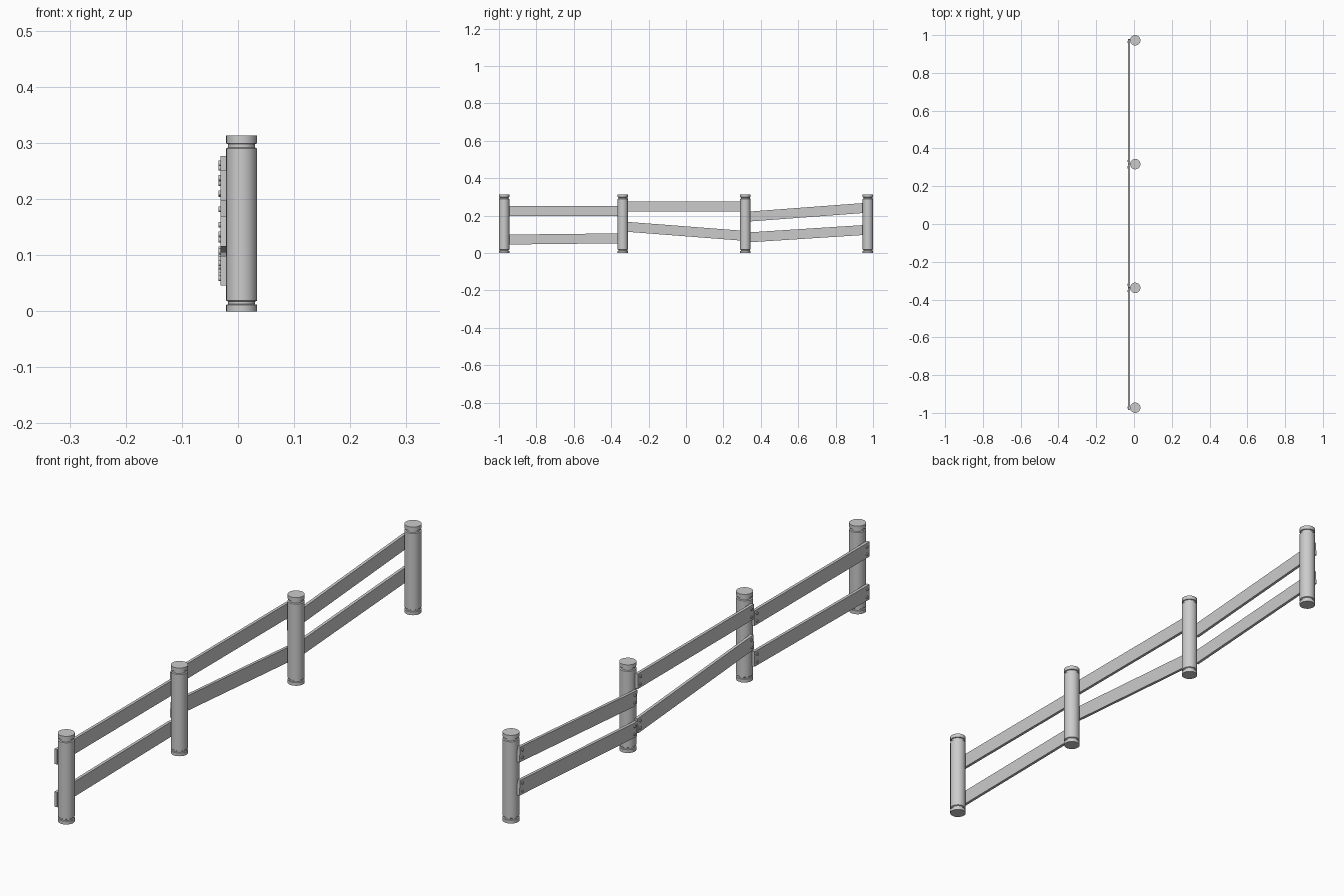
import bpy, bmesh
from math import atan2, cos, sin, pi, hypot, radians
from mathutils import Matrix

if "Cube" in bpy.data.objects:
    bpy.data.objects.remove(bpy.data.objects["Cube"])

POST_X, RADIUS, HEIGHT, SIDES = 0.0065, 0.0275, 0.313, 32
RAIL_X, RAIL_T, RAIL_H = -0.0258, 0.0105, 0.053


def finish(name, bm, smooth=False):
    bmesh.ops.recalc_face_normals(bm, faces=bm.faces)
    mesh = bpy.data.meshes.new(name)
    bm.to_mesh(mesh)
    bm.free()
    ob = bpy.data.objects.new(name, mesh)
    bpy.context.collection.objects.link(ob)
    if smooth:
        bpy.ops.object.select_all(action='DESELECT')
        ob.select_set(True)
        bpy.context.view_layer.objects.active = ob
        bpy.ops.object.shade_smooth_by_angle(angle=radians(35))
    return ob


# Round post: a lathed profile with a groove near each end
def post(name, y):
    g = RADIUS - 0.0035
    profile = [(RADIUS, 0), (RADIUS, 0.0115), (g, 0.0125), (g, 0.017), (RADIUS, 0.019),
               (RADIUS, 0.290), (g, 0.292), (g, 0.298), (RADIUS, 0.299), (RADIUS, HEIGHT)]
    bm = bmesh.new()
    rings = [[bm.verts.new((POST_X + r * cos(2 * pi * i / SIDES),
                            y + r * sin(2 * pi * i / SIDES), z))
              for i in range(SIDES)] for r, z in profile]
    for a, b in zip(rings, rings[1:]):
        for i in range(SIDES):
            j = (i + 1) % SIDES
            bm.faces.new((a[i], a[j], b[j], b[i]))
    bm.faces.new(rings[0])
    bm.faces.new(rings[-1])
    finish(name, bm, True)


# Plank between two (y, z) end centres, with a pair of bolts at each end
def rail(name, y0, z0, y1, z1):
    length = hypot(y1 - y0, z1 - z0)
    place = (Matrix.Translation((RAIL_X, (y0 + y1) / 2, (z0 + z1) / 2))
             @ Matrix.Rotation(atan2(z1 - z0, y1 - y0), 4, 'X'))
    bm = bmesh.new()
    bmesh.ops.create_cube(bm, size=1, matrix=place @ Matrix.Diagonal((RAIL_T, length, RAIL_H, 1)))
    finish(name, bm)

    bm = bmesh.new()
    for end in (-1, 1):
        for side in (-1, 1):
            spot = Matrix.Translation((-RAIL_T / 2 - 0.001, end * (length / 2 - 0.014), side * 0.0135))
            bmesh.ops.create_cone(bm, cap_ends=True, segments=12, radius1=0.005, radius2=0.005,
                                  depth=0.005, matrix=place @ spot @ Matrix.Rotation(pi / 2, 4, 'Y'))
    finish(name + "_bolts", bm, True)


for n, y in enumerate((-0.9725, -0.338, 0.317, 0.9725), 1):
    post(f"post_{n}", y)

# Rails of the three bays, each slightly crooked
rail("bay_1_upper_rail", -0.985, 0.224, -0.340, 0.224)
rail("bay_1_lower_rail", -0.985, 0.072, -0.340, 0.079)
rail("bay_2_upper_rail", -0.336, 0.250, 0.315, 0.250)
rail("bay_2_lower_rail", -0.336, 0.142, 0.315, 0.092)
rail("bay_3_upper_rail", 0.319, 0.194, 0.977, 0.243)
rail("bay_3_lower_rail", 0.319, 0.083, 0.977, 0.125)
